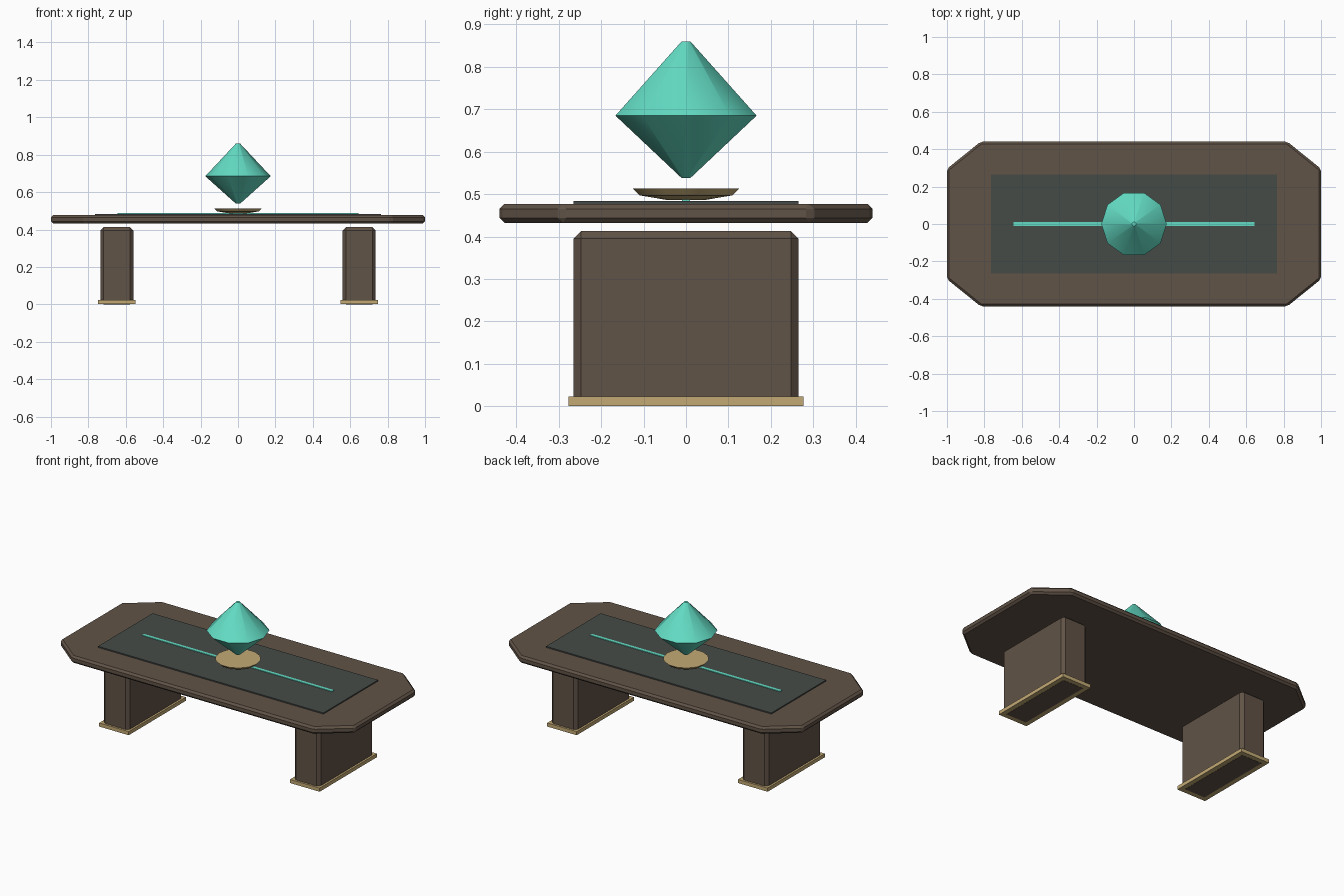
import bpy, bmesh, math

if "Cube" in bpy.data.objects:
    bpy.data.objects.remove(bpy.data.objects["Cube"])


def material(name, srgb):
    m = bpy.data.materials.new(name)
    lin = [((c / 255 + 0.055) / 1.055) ** 2.4 for c in srgb]
    m.diffuse_color = (*lin, 1)
    m.use_nodes = True
    m.node_tree.nodes["Principled BSDF"].inputs["Base Color"].default_value = m.diffuse_color
    return m


WOOD = material("dark wood", (97, 83, 71))
BRASS = material("brass", (196, 170, 117))
SLATE = material("slate", (69, 75, 71))
TEAL = material("teal crystal", (99, 220, 196))


def add(name, bm, mat, bevel=0):
    bmesh.ops.recalc_face_normals(bm, faces=bm.faces)
    me = bpy.data.meshes.new(name)
    bm.to_mesh(me)
    bm.free()
    me.materials.append(mat)
    ob = bpy.data.objects.new(name, me)
    bpy.context.collection.objects.link(ob)
    if bevel:
        b = ob.modifiers.new("edge", 'BEVEL')
        b.width, b.segments, b.limit_method = bevel, 1, 'ANGLE'
    return ob


def prism(name, pts, z0, z1, mat, bevel=0):
    bm = bmesh.new()
    f = bm.faces.new([bm.verts.new((x, y, z0)) for x, y in pts])
    ext = bmesh.ops.extrude_face_region(bm, geom=[f])['geom']
    for v in ext:
        if isinstance(v, bmesh.types.BMVert):
            v.co.z = z1
    return add(name, bm, mat, bevel)


def box(name, cx, hx, hy, z0, z1, mat, bevel=0):
    pts = [(cx - hx, -hy), (cx + hx, -hy), (cx + hx, hy), (cx - hx, hy)]
    return prism(name, pts, z0, z1, mat, bevel)


def lathe(name, profile, n, mat):
    bm = bmesh.new()
    rings = [[bm.verts.new((r * math.cos(2 * math.pi * i / n),
                            r * math.sin(2 * math.pi * i / n), z))
              for i in range(n)] for r, z in profile]
    for a, b in zip(rings, rings[1:]):
        for i in range(n):
            j = (i + 1) % n
            bm.faces.new((a[i], a[j], b[j], b[i]))
    bm.faces.new(rings[0])
    bm.faces.new(rings[-1])
    ob = add(name, bm, mat)
    bpy.ops.object.select_all(action='DESELECT')
    ob.select_set(True)
    bpy.context.view_layer.objects.active = ob
    bpy.ops.object.shade_smooth_by_angle(angle=math.radians(30))
    return ob


# Table top with clipped corners
quarter = [(1.0, 0.295), (0.82, 0.44)]
outline = quarter + [(-x, y) for x, y in reversed(quarter)]
outline += [(-x, -y) for x, y in outline]
prism("table_top", outline, 0.432, 0.477, WOOD, 0.012)

# Inlaid panel and glowing strip
box("inlay_panel", 0, 0.765, 0.265, 0.47, 0.484, SLATE)
box("inlay_strip", 0, 0.645, 0.01, 0.48, 0.4875, TEAL)

# Pedestal legs with brass feet
for side, label in ((-1, "left"), (1, "right")):
    box(label + "_leg", side * 0.648, 0.088, 0.265, 0.0, 0.413, WOOD, 0.018)
    box(label + "_foot", side * 0.648, 0.1, 0.277, 0.0006, 0.023, BRASS)

# Dish and floating crystal
lathe("dish", [(0.045, 0.486), (0.112, 0.497), (0.128, 0.513)], 14, BRASS)
lathe("crystal", [(0.011, 0.538), (0.175, 0.685), (0.011, 0.86)], 10, TEAL)
